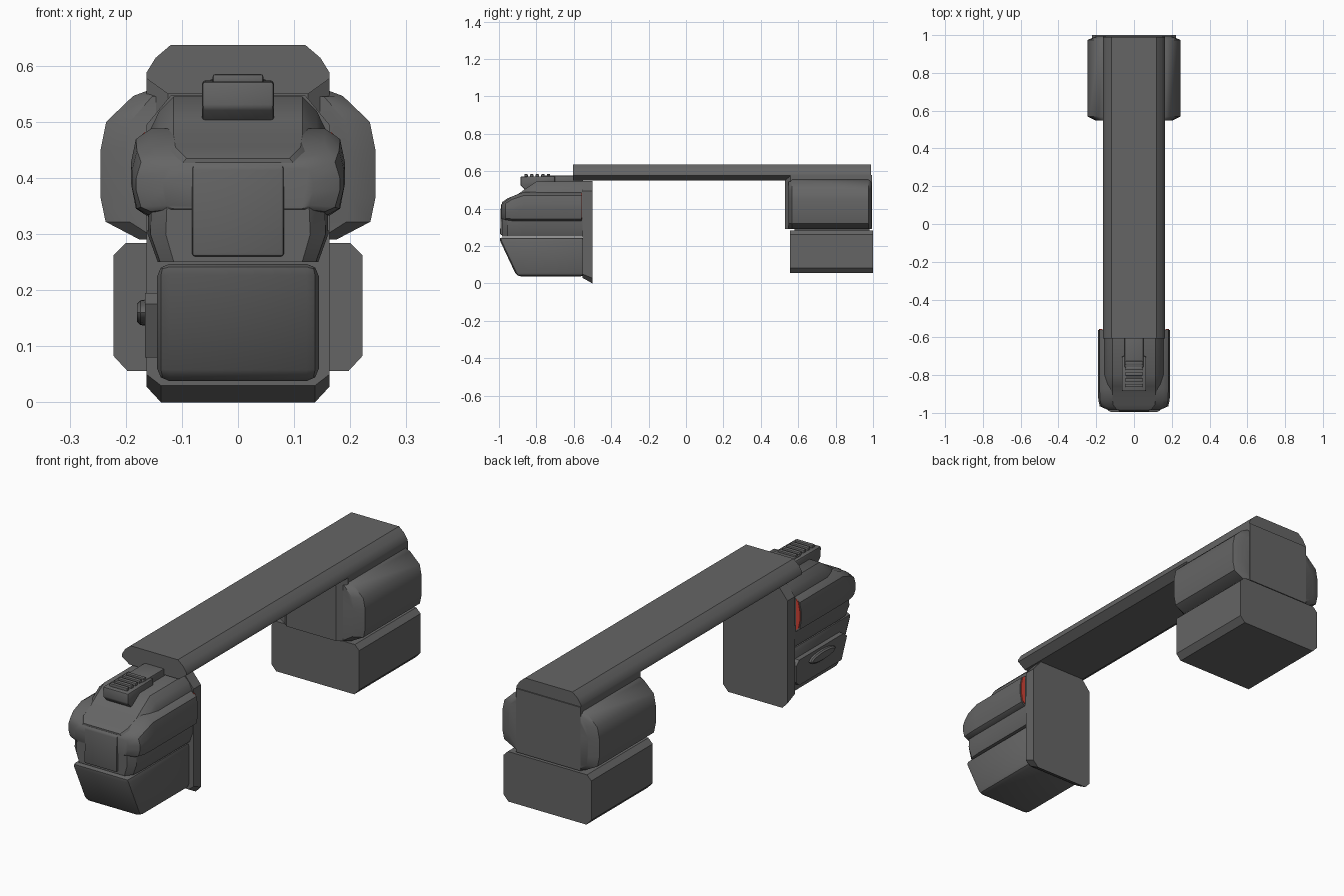
import bpy, bmesh, math

if "Cube" in bpy.data.objects:
    bpy.data.objects.remove(bpy.data.objects["Cube"])


def material(name, rgb):
    m = bpy.data.materials.new(name)
    m.diffuse_color = (*rgb, 1)
    m.use_nodes = True
    m.node_tree.nodes["Principled BSDF"].inputs["Base Color"].default_value = m.diffuse_color
    return m


GREY = material("dark grey", (0.13, 0.13, 0.13))
RED = material("signal red", (0.62, 0.055, 0.035))


def loft(name, rings, mat=GREY, bevel=0, segments=2):
    """Skin a closed solid through rings of 3D points."""
    bm = bmesh.new()
    rows = [[bm.verts.new(p) for p in ring] for ring in rings]
    n = len(rows[0])
    for a, b in zip(rows, rows[1:]):
        for i in range(n):
            j = (i + 1) % n
            bm.faces.new((a[i], a[j], b[j], b[i]))
    bm.faces.new(rows[0])
    bm.faces.new(rows[-1])
    bmesh.ops.recalc_face_normals(bm, faces=bm.faces)
    if bevel:
        bmesh.ops.bevel(bm, geom=list(bm.edges), offset=bevel, segments=segments,
                        profile=0.5, affect='EDGES', clamp_overlap=True)
    me = bpy.data.meshes.new(name)
    bm.to_mesh(me)
    bm.free()
    me.materials.append(mat)
    ob = bpy.data.objects.new(name, me)
    bpy.context.collection.objects.link(ob)
    bpy.ops.object.select_all(action='DESELECT')
    ob.select_set(True)
    bpy.context.view_layer.objects.active = ob
    bpy.ops.object.shade_smooth_by_angle(angle=math.radians(35))
    return ob


def mirror_pts(half):
    """Complete a right-hand half outline (top to bottom) to a full one."""
    return half + [(-x, z) for x, z in reversed(half)]


def along_x(name, pts, x0, x1, **kw):
    return loft(name, [[(x, y, z) for y, z in pts] for x in (x0, x1)], **kw)


def along_y(name, sections, **kw):
    return loft(name, [[(x, y, z) for x, z in pts] for y, pts in sections], **kw)


def box(name, x0, x1, y0, y1, z0, z1, **kw):
    return along_x(name, [(y0, z0), (y1, z0), (y1, z1), (y0, z1)], x0, x1, **kw)


# Long top rail
rail = mirror_pts([(0.12, 0.637), (0.147, 0.614), (0.163, 0.588),
                   (0.163, 0.577), (0.125, 0.55)])
along_y("top_rail", [(-0.605, rail), (0.99, rail)])

# Rear column under the rail, chamfered in front
col = [(0.125, 0.53), (0.163, 0.56), (0.163, 0.995),
       (-0.163, 0.995), (-0.163, 0.56), (-0.125, 0.53)]
loft("rear_column", [[(x, y, z) for x, y in col] for z in (0.29, 0.58)])

# Rear upper housing bulging out on both sides
pod = mirror_pts([(0.163, 0.555), (0.187, 0.546), (0.235, 0.50), (0.245, 0.45),
                  (0.245, 0.365), (0.236, 0.322), (0.175, 0.29)])
pod_end = [(x * 0.82, min(z, 0.545)) for x, z in pod]
along_y("rear_upper_housing", [(0.547, pod_end), (0.568, pod),
                               (0.975, pod), (0.993, pod_end)])

# Rear lower housing
low = mirror_pts([(0.2, 0.284), (0.222, 0.262), (0.222, 0.083), (0.197, 0.056)])
along_y("rear_lower_housing", [(0.557, low), (1.0, low)])
box("rear_neck", -0.16, 0.16, 0.58, 0.98, 0.27, 0.30)

# Front mounting plate with slanted foot
plate_b = mirror_pts([(0.12, 0.547), (0.163, 0.495), (0.163, 0.028), (0.137, 0.0)])
plate_f = [(x, max(z, 0.03 if abs(x) < 0.15 else 0.05)) for x, z in plate_b]
along_y("front_plate", [(-0.553, plate_f), (-0.5, plate_b)])


# Front head: domed upper core
def core(w, top, bot):
    return mirror_pts([(0.115 * w, top), (0.14 * w, top - 0.025),
                       (0.157 * w, top - 0.06), (0.161 * w, 0.30), (0.143 * w, bot)])


along_y("head_core", [(-0.53, core(1, 0.545, 0.25)), (-0.8, core(1, 0.545, 0.25)),
                      (-0.86, core(1, 0.505, 0.25)), (-0.90, core(1, 0.477, 0.25)),
                      (-0.955, core(0.97, 0.455, 0.25)), (-0.983, core(0.8, 0.435, 0.25))])


# Side shoulders wrapping around the head
def shoulder(w, top, bot):
    h = top - bot
    return mirror_pts([(0.155 * w, top), (0.182 * w, top - 0.12 * h),
                       (0.191 * w, top - 0.4 * h), (0.191 * w, top - 0.62 * h),
                       (0.182 * w, bot + 0.08 * h), (0.163 * w, bot)])


along_y("head_shoulders", [(-0.56, shoulder(1, 0.488, 0.333)),
                           (-0.87, shoulder(1, 0.488, 0.333)),
                           (-0.93, shoulder(0.99, 0.465, 0.335)),
                           (-0.965, shoulder(0.95, 0.44, 0.34)),
                           (-0.986, shoulder(0.7, 0.425, 0.345))])

# Front nose panel
nose = [(-0.88, 0.447), (-0.965, 0.446), (-0.99, 0.42), (-0.994, 0.26), (-0.88, 0.26)]
along_x("nose_panel", nose, -0.082, 0.082, bevel=0.006)

# Front lower block with sloping face
jaw = [(-0.54, 0.247), (-1.003, 0.247), (-0.905, 0.038), (-0.54, 0.038)]
along_x("head_lower_block", jaw, -0.144, 0.144, bevel=0.022)

# Red light strips on the back edges of the shoulders
strip = [(0.166, 0.482), (0.178, 0.470), (0.186, 0.43), (0.186, 0.39),
         (0.178, 0.352), (0.166, 0.342)]
for side, label in ((-1, "left"), (1, "right")):
    pts = [(side * x, z) for x, z in strip]
    along_y(label + "_light_strip", [(-0.561, pts), (-0.556, pts)], mat=RED)

# Left side pad and push button
pad = [(-0.58, 0.195), (-0.90, 0.195), (-0.925, 0.175), (-0.885, 0.08),
       (-0.58, 0.08), (-0.56, 0.10), (-0.56, 0.175)]
along_x("side_pad", pad, -0.166, -0.13)


def oval(x, ry, rz):
    return [(x, -0.74 + ry * math.cos(a), 0.16 + rz * math.sin(a))
            for a in [i * math.tau / 20 for i in range(20)]]


loft("side_button", [oval(-0.16, 0.09, 0.024), oval(-0.174, 0.09, 0.022),
                     oval(-0.18, 0.08, 0.016)])

# Sliding switch on top with grip ridges
slider = [(-0.885, 0.572), (-0.885, 0.525), (-0.845, 0.487), (-0.78, 0.53),
          (-0.70, 0.54), (-0.70, 0.574)]
along_x("switch_slider", slider, -0.064, 0.064, bevel=0.006)
box("switch_stem", -0.05, 0.05, -0.76, -0.55, 0.53, 0.577, bevel=0.005)
for i in range(5):
    y = -0.855 + i * 0.03
    box("grip_ridge_%d" % (i + 1), -0.045, 0.045, y - 0.009, y + 0.009,
        0.565, 0.585, bevel=0.004)
